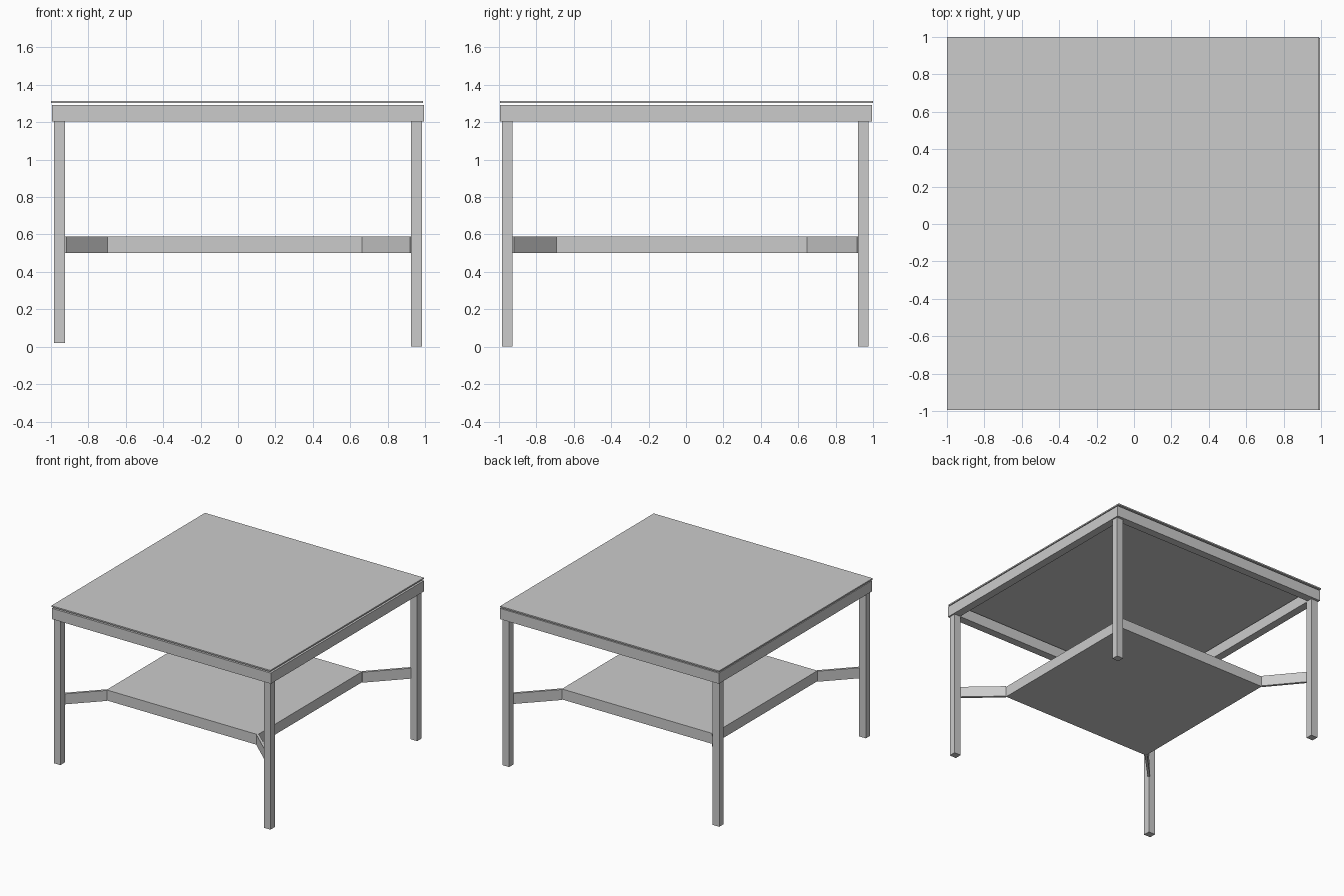
import bpy
import bmesh
from mathutils import Vector

if "Cube" in bpy.data.objects:
    bpy.data.objects.remove(bpy.data.objects["Cube"])


def prism(name, outline, z0, z1):
    """Extrude a flat xy outline between two heights."""
    bm = bmesh.new()
    face = bm.faces.new([bm.verts.new((x, y, z0)) for x, y in outline])
    ret = bmesh.ops.extrude_face_region(bm, geom=[face])
    verts = [v for v in ret["geom"] if isinstance(v, bmesh.types.BMVert)]
    bmesh.ops.translate(bm, verts=verts, vec=(0, 0, z1 - z0))
    bmesh.ops.recalc_face_normals(bm, faces=bm.faces)
    mesh = bpy.data.meshes.new(name)
    bm.to_mesh(mesh)
    bm.free()
    obj = bpy.data.objects.new(name, mesh)
    bpy.context.collection.objects.link(obj)
    return obj


def box(name, x0, x1, y0, y1, z0, z1):
    return prism(name, [(x0, y0), (x1, y0), (x1, y1), (x0, y1)], z0, z1)


def brace(name, a, b, width, z0, z1):
    """Thin upright board from point a to point b."""
    a, b = Vector(a), Vector(b)
    d = (b - a).normalized()
    n = Vector((-d.y, d.x)) * width / 2
    return prism(name, [a - n, b - n, b + n, a + n], z0, z1)


# Thin table top, floating just above the frame
box("table_top", -1.0, 0.99, -0.995, 1.0, 1.303, 1.314)

# Frame under the top: four rails
F, W = 0.995, 0.065
for side, s in (("front", -1), ("back", 1)):
    y0, y1 = sorted((s * F, s * (F - W)))
    box(side + "_rail", -F, F, y0, y1, 1.205, 1.293)
for side, s in (("left", -1), ("right", 1)):
    x0, x1 = sorted((s * F, s * (F - W)))
    box(side + "_rail", x0, x1, -F + W, F - W, 1.205, 1.293)

# Lower shelf
SX, SY = (-0.705, 0.67), (-0.70, 0.655)
Z0, Z1 = 0.502, 0.588
box("shelf", *SX, *SY, Z0, Z1)

# Legs (left pair slightly shorter) and braces from shelf corners to legs
LX = ((-0.985, -0.925), (0.925, 0.985))
LY = ((-0.985, -0.928), (0.92, 0.975))
for i, side in enumerate(("left", "right")):
    for j, end in enumerate(("front", "back")):
        foot = 0.02 if i == 0 else 0.0
        box(f"{end}_{side}_leg", *LX[i], *LY[j], foot, 1.205)
        leg_corner = (LX[i][1 - i], LY[j][1 - j])
        brace(f"{end}_{side}_brace", (SX[i], SY[j]), leg_corner, 0.02, Z0, Z1)
